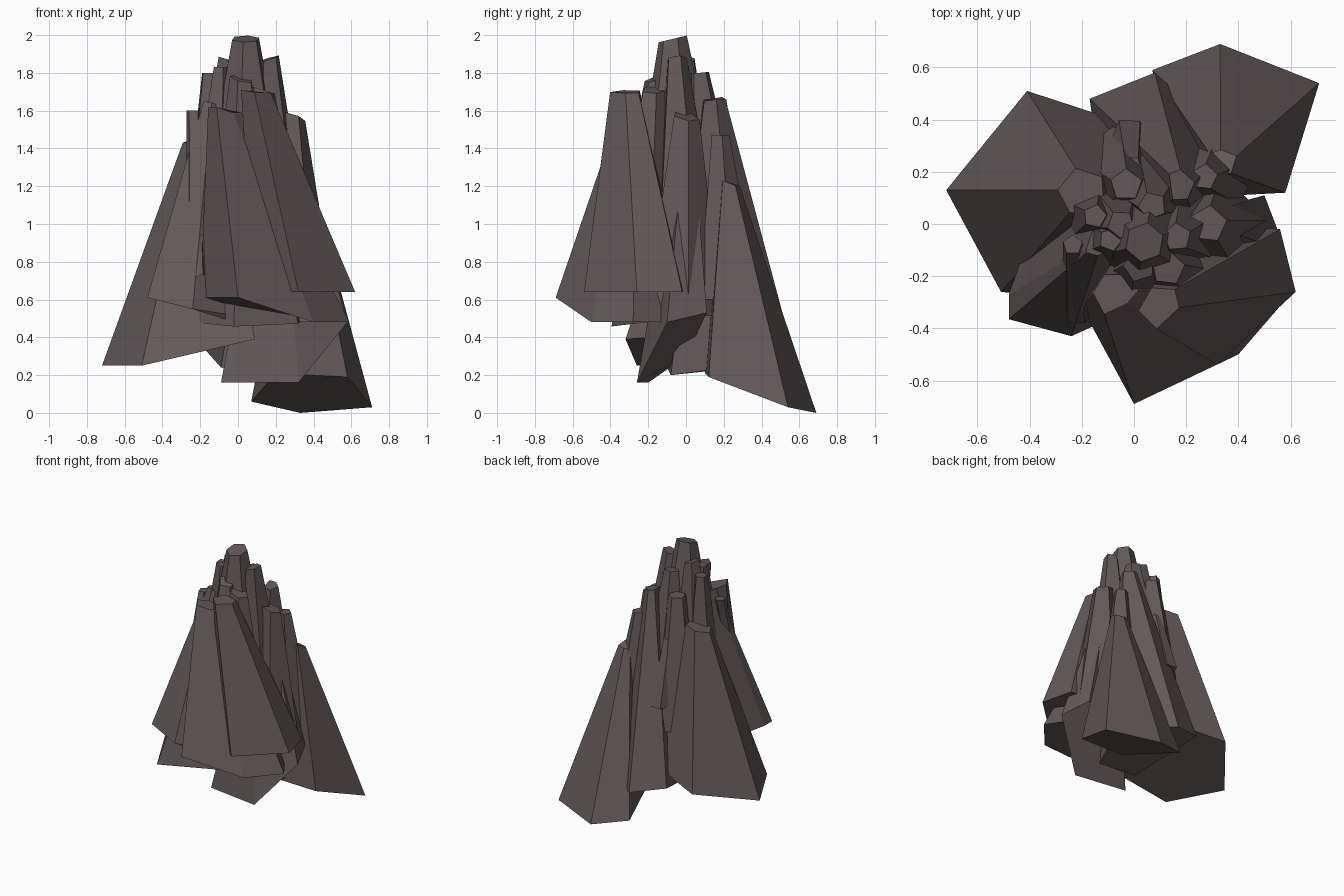
import bpy, bmesh
from math import cos, sin, pi
from mathutils import Vector

if "Cube" in bpy.data.objects:
    bpy.data.objects.remove(bpy.data.objects["Cube"])


def column(name, ring, top, s, tilt=(0, 0)):
    """Tapered rock column: irregular base ring, top = base scaled by s, moved to 'top', sloped by tilt."""
    base = [Vector(p) for p in ring]
    c = sum(base, Vector()) / len(base)
    bm = bmesh.new()
    lo = [bm.verts.new(p) for p in base]
    hi = []
    for p in base:
        d = (p - c) * s
        d.z += tilt[0] * d.x + tilt[1] * d.y
        hi.append(bm.verts.new(Vector(top) + d))
    n = len(base)
    bm.faces.new(lo)
    bm.faces.new(hi)
    for i in range(n):
        j = (i + 1) % n
        bm.faces.new((lo[i], lo[j], hi[j], hi[i]))
    bmesh.ops.recalc_face_normals(bm, faces=bm.faces)
    me = bpy.data.meshes.new(name)
    bm.to_mesh(me)
    bm.free()
    ob = bpy.data.objects.new(name, me)
    bpy.context.collection.objects.link(ob)
    me.materials.append(rock)


def ngon(x, y, z, r, n=6, phase=0.0, tx=0.0, ty=0.0):
    """Regular base ring whose plane slopes by tx, ty."""
    ring = []
    for i in range(n):
        a = phase + 2 * pi * i / n
        dx, dy = r * cos(a), r * sin(a)
        ring.append((x + dx, y + dy, z + tx * dx + ty * dy))
    return ring


rock = bpy.data.materials.new("rock")
rock.diffuse_color = (0.125, 0.10, 0.10, 1)
rock.use_nodes = True
rock.node_tree.nodes["Principled BSDF"].inputs["Base Color"].default_value = rock.diffuse_color

# Large outer columns
column("back_right_column", [(.07, .59, .06), (.33, .69, .0), (.71, .54, .03),
       (.58, .12, .19), (.2, .1, .21)], (.34, .24, 1.215), .16)
column("left_column", [(-.41, .51, .36), (-.72, .13, .25), (-.51, -.26, .25),
       (.09, -.32, .39), (.05, .36, .44)], (-.2, .12, 1.45), .22)
column("front_column", [(-.2, -.32, .61), (0, -.69, .61), (.4, -.5, .48),
       (.59, -.28, .48), (.4, 0, .48), (0, 0, .52)], (-.07, -.26, 1.6), .22)
column("front_right_column", [(.32, -.54, .64), (.62, -.26, .64), (.56, -.02, .64),
       (.25, .0, .66), (.08, -.3, .66)], (.1, -.31, 1.7), .29, (-.06, 0))
column("right_low_column", [(-.09, -.2, .16), (.32, -.26, .16), (.58, -.1, .48),
       (.5, .11, .53), (.1, .0, .3)], (.22, .0, 1.5), .17)
column("right_column", ngon(.31, -.03, .5, .22, 5, .2, 0, .1), (.285, .0, 1.57), .33, (-.3, -.3))
column("back_column", [(-.17, .48, .33), (.08, .58, .27), (.4, .3, .25),
       (.25, -.08, .2), (-.09, -.1, .24)], (.18, .15, 1.66), .17)
column("front_left_column", [(-.48, -.27, .61), (-.48, -.365, .61), (-.24, -.43, .55),
       (-.02, -.33, .48), (.23, -.2, .48), (0, .1, .48), (-.35, .1, .58)], (-.13, -.08, 1.64), .18)

# Slim columns between the large ones
column("left_slim_column", ngon(-.22, -.33, .73, .06, 5, .3), (-.235, -.08, 1.6), .65)
column("back_slim_column", ngon(-.02, .34, .88, .07, 5, .9), (-.01, .22, 1.35), .6)
column("back_right_slim_column", ngon(.32, .22, .6, .17, 5, .2), (.27, .18, 1.47), .3)

# Central spire and the small columns around it
column("central_spire", ngon(.04, -.04, .5, .36, 6, .35, 0, .12), (.04, -.07, 1.98), .21, (0, .12))
column("spire_right", ngon(.21, .0, .8, .19, 5, .4, .1, .1), (.165, -.05, 1.875), .29, (.2, 0))
column("spire_left", ngon(-.1, .04, .8, .2, 5, .9), (-.05, .0, 1.87), .27, (-.3, 0))
column("spire_far_left", ngon(-.16, .02, .75, .17, 5, .1), (-.15, .03, 1.8), .27)
column("spire_left_middle", ngon(-.14, -.05, .8, .18, 5, 1.2), (-.09, -.06, 1.83), .25)
column("spire_front", ngon(.02, -.24, .8, .19, 5, .6, .0, .1), (.02, -.16, 1.77), .33, (-.2, .2))
column("spire_front_right", ngon(.18, -.23, .8, .2, 5, .2), (.13, -.17, 1.71), .33, (-.3, 0))
column("spire_back", ngon(.08, .18, .7, .22, 5, .7, 0, .1), (.07, .07, 1.8), .25)
column("spire_back_left", ngon(-.06, .2, .7, .19, 5, .3), (-.03, .15, 1.66), .33)
